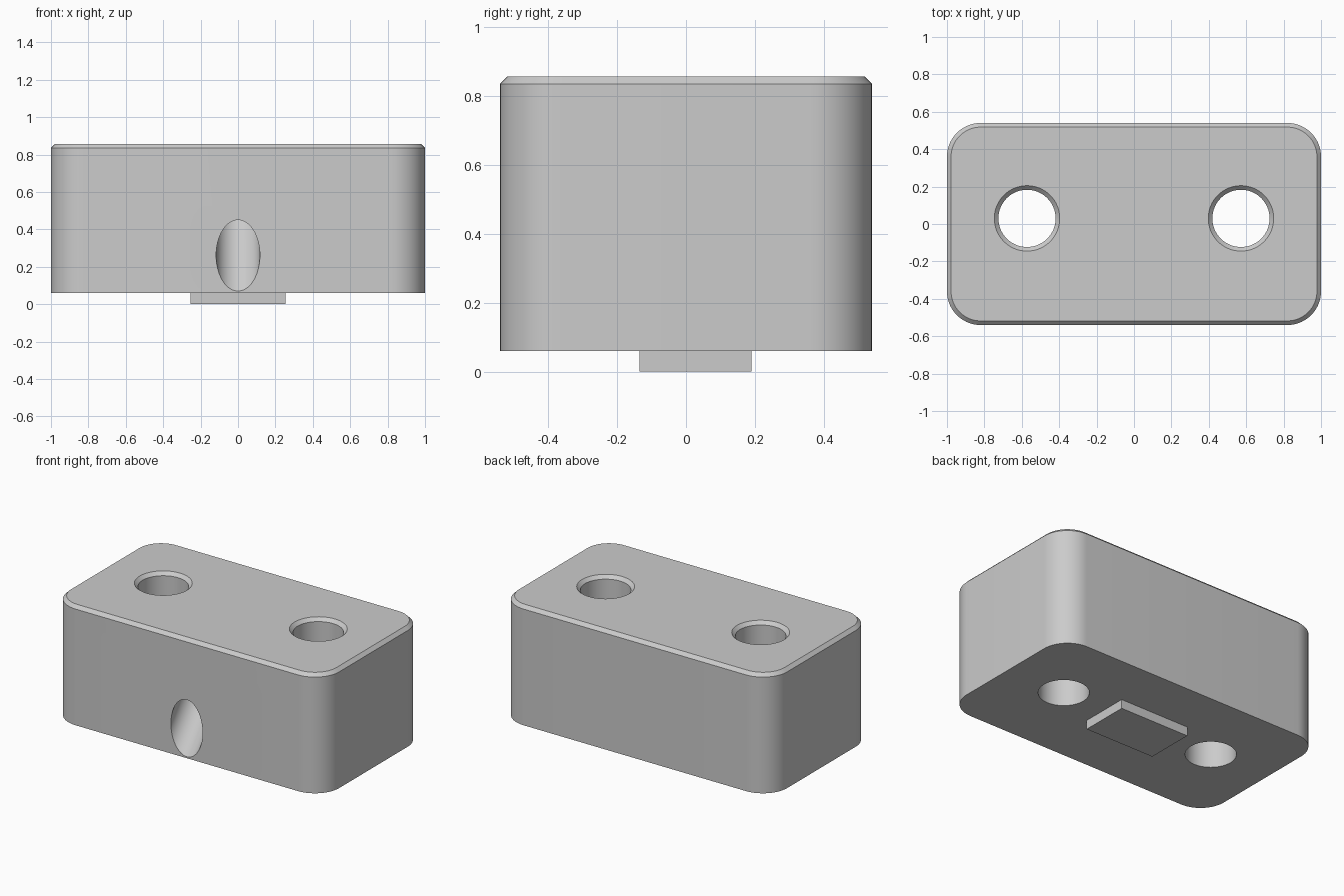
import bpy, bmesh, math
from mathutils import Matrix, Vector

if "Cube" in bpy.data.objects:
    bpy.data.objects.remove(bpy.data.objects["Cube"])

grey = bpy.data.materials.new("plain_grey")
grey.diffuse_color = (0.6, 0.6, 0.6, 1)
grey.use_nodes = True
grey.node_tree.nodes["Principled BSDF"].inputs["Base Color"].default_value = grey.diffuse_color


def loft(name, rings):
    """Closed solid through a list of equal-length point rings."""
    bm = bmesh.new()
    loops = [[bm.verts.new(p) for p in ring] for ring in rings]
    n = len(loops[0])
    for a, b in zip(loops, loops[1:]):
        for i in range(n):
            j = (i + 1) % n
            bm.faces.new((a[i], a[j], b[j], b[i]))
    bm.faces.new(loops[0][::-1])
    bm.faces.new(loops[-1])
    bmesh.ops.recalc_face_normals(bm, faces=bm.faces)
    mesh = bpy.data.meshes.new(name)
    bm.to_mesh(mesh)
    bm.free()
    mesh.materials.append(grey)
    obj = bpy.data.objects.new(name, mesh)
    bpy.context.collection.objects.link(obj)
    return obj


def rounded_rect(hx, hy, r, z, steps=14):
    pts = []
    for k, (sx, sy) in enumerate([(1, 1), (-1, 1), (-1, -1), (1, -1)]):
        for s in range(steps + 1):
            a = math.pi / 2 * (k + s / steps)
            pts.append((sx * (hx - r) + r * math.cos(a),
                        sy * (hy - r) + r * math.sin(a), z))
    return pts


def circle(x, y, r, z, n=64):
    return [(x + r * math.cos(2 * math.pi * i / n),
             y + r * math.sin(2 * math.pi * i / n), z) for i in range(n)]


def activate(obj):
    bpy.ops.object.select_all(action='DESELECT')
    obj.select_set(True)
    bpy.context.view_layer.objects.active = obj


def cut(obj, cutter):
    mod = obj.modifiers.new("cut", 'BOOLEAN')
    mod.operation = 'DIFFERENCE'
    mod.solver = 'EXACT'
    mod.object = cutter
    activate(obj)
    bpy.ops.object.modifier_apply(modifier=mod.name)
    bpy.data.objects.remove(cutter)


# Rounded block with a chamfered top rim
BOTTOM, TOP, CH = 0.06, 0.857, 0.022
block = loft("block", [
    rounded_rect(1, 0.54, 0.18, BOTTOM),
    rounded_rect(1, 0.54, 0.18, TOP - CH),
    rounded_rect(1 - CH, 0.54 - CH, 0.18 - CH, TOP)])

# Two vertical through holes, chamfered at the top
for x in (-0.572, 0.572):
    cut(block, loft("hole_cutter", [
        circle(x, 0.03, 0.153, -0.1),
        circle(x, 0.03, 0.153, TOP - CH),
        circle(x, 0.03, 0.175, TOP),
        circle(x, 0.03, 0.175, TOP + 0.1)]))

# Blind bore slanting upward from the front face
slant = math.radians(38)
bore = loft("bore_cutter", [circle(0, 0, 0.117, -0.4), circle(0, 0, 0.117, 0.42)])
bore.data.transform(Matrix.Translation(Vector((0, -0.54, 0.26)))
                    @ Matrix.Rotation(-slant, 4, 'X'))
cut(block, bore)

activate(block)
bpy.ops.object.shade_smooth_by_angle(angle=math.radians(30))

# Rectangular locating tab underneath
loft("locating_tab", [
    [(-0.255, -0.135, z), (0.255, -0.135, z), (0.255, 0.19, z), (-0.255, 0.19, z)]
    for z in (0, BOTTOM)])
